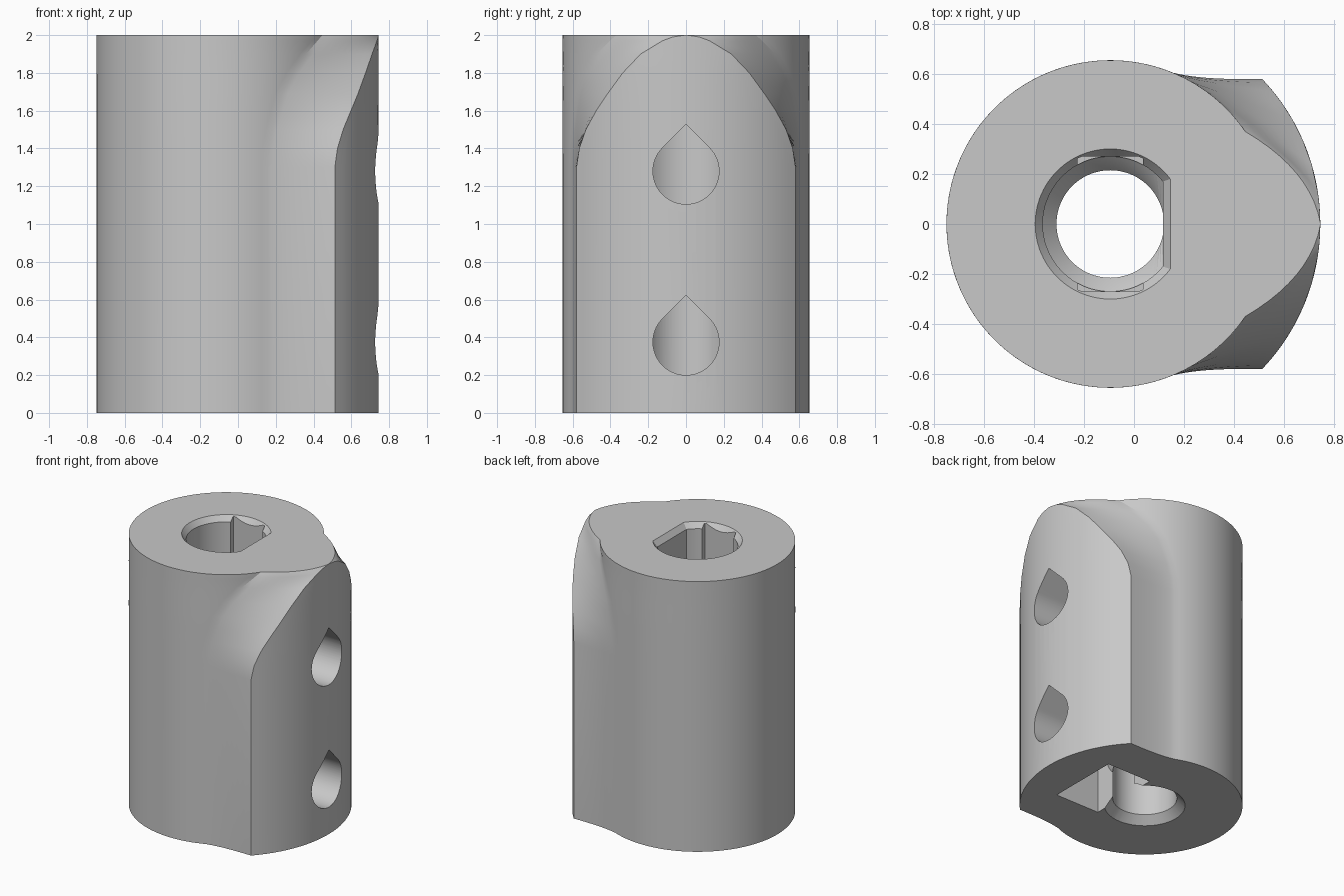
import bpy, bmesh
from math import sin, cos, acos, asin, atan2, radians, sqrt, pi

cube = bpy.data.objects.get("Cube")
if cube:
    bpy.data.objects.remove(cube, do_unlink=True)

CX = -0.095          # axis of the round body and the bore
R_BODY, R_LOBE = 0.655, 0.84

grey = bpy.data.materials.new("light_grey")
grey.use_nodes = True
tone = (0.58, 0.58, 0.58, 1)
grey.diffuse_color = tone
grey.node_tree.nodes["Principled BSDF"].inputs["Base Color"].default_value = tone


def loft(name, loops):
    """Skin equal-length closed loops and cap both ends."""
    bm = bmesh.new()
    rings = [[bm.verts.new(p) for p in loop] for loop in loops]
    for a, b in zip(rings, rings[1:]):
        n = len(a)
        for i in range(n):
            bm.faces.new((a[i], a[(i + 1) % n], b[(i + 1) % n], b[i]))
    bm.faces.new(rings[0][::-1])
    bm.faces.new(rings[-1])
    bmesh.ops.triangulate(bm, faces=[f for f in bm.faces if len(f.verts) == 4])
    bmesh.ops.recalc_face_normals(bm, faces=bm.faces)
    mesh = bpy.data.meshes.new(name)
    bm.to_mesh(mesh)
    bm.free()
    mesh.materials.append(grey)
    obj = bpy.data.objects.new(name, mesh)
    bpy.context.collection.objects.link(obj)
    return obj


def body_section(z, edge_y, foot_deg, cx, cy):
    """Round body with a lobe: outer arc, blended flank, main circle."""
    edge_a = asin(edge_y / R_LOBE)
    foot = radians(foot_deg)
    half = [(CX + R_LOBE * cos(edge_a * i / 12), R_LOBE * sin(edge_a * i / 12))
            for i in range(13)]
    e = half[-1]
    f = (CX + R_BODY * cos(foot), R_BODY * sin(foot))
    for i in range(1, 11):
        t = i / 10
        half.append(tuple((1 - t) ** 2 * p + 2 * t * (1 - t) * q + t * t * r
                          for p, q, r in zip(e, (cx, cy), f)))
    for i in range(1, 37):
        a = foot + (pi - foot) * i / 36
        half.append((CX + R_BODY * cos(a), R_BODY * sin(a)))
    mirrored = [(x, -y) for x, y in half[-2:0:-1]]
    return [(x, y, z) for x, y in half + mirrored]


# Body: straight below, lobe narrowing to a rounded arch at the top
rows = [
    (0, 0.58, 67.5, 0.27, 0.575),
    (1.3, 0.58, 67.5, 0.27, 0.575),
    (1.4, 0.565, 67, 0.275, 0.57),
    (1.5, 0.53, 65, 0.31, 0.56),
    (1.6, 0.475, 62.5, 0.35, 0.535),
    (1.69, 0.415, 60, 0.39, 0.51),
    (1.8, 0.335, 54, 0.46, 0.44),
    (1.9, 0.24, 46, 0.55, 0.35),
    (1.97, 0.125, 38, 0.64, 0.27),
    (1.99, 0.07, 35.5, 0.68, 0.235),
    (2, 0.006, 34.3, 0.706, 0.216),
]
body = loft("lobed_body", [body_section(*row) for row in rows])


def d_section(r, flat, z, n=72):
    a = acos(flat / r)
    return [(CX + r * cos(a + (2 * pi - 2 * a) * i / n),
             r * sin(a + (2 * pi - 2 * a) * i / n), z) for i in range(n + 1)]


def circle(r, z, n=72):
    return [(CX + r * cos(2 * pi * i / n), r * sin(2 * pi * i / n), z) for i in range(n)]


def box(name, x0, x1, y, z0, z1):
    return loft(name, [[(x0, -y, z), (x1, -y, z), (x1, y, z), (x0, y, z)] for z in (z0, z1)])


def teardrop(name, z, r=0.175):
    """Sideways hole with a pointed roof."""
    start, sweep = radians(135), radians(270)
    ring = [(r * cos(start + sweep * i / 48), r * sin(start + sweep * i / 48))
            for i in range(49)] + [(0, r * sqrt(2))]
    return loft(name, [[(x, y, z + h) for y, h in ring] for x in (0.02, 1)])


cutters = [
    # D-shaped upper bore with chamfered mouth and tapered seat
    loft("upper_bore_cutter", [d_section(0.215, 0.21, 1.0), d_section(0.27, 0.21, 1.06),
                               d_section(0.27, 0.21, 1.96), d_section(0.31, 0.25, 2.013)]),
    # Round lower bore with chamfered mouth
    loft("lower_bore_cutter", [circle(0.29, -0.02), circle(0.215, 0.055), circle(0.215, 1.03)]),
    # Grooves either side of the upper bore
    box("groove_cutter", CX - 0.13, CX + 0.13, 0.27, 1.08, 1.99),
    # Nut slot open at the base
    box("nut_slot_cutter", 0.09, 0.45, 0.27, -0.1, 0.64),
    teardrop("lower_screw_cutter", 0.375),
    teardrop("upper_screw_cutter", 1.28),
]

bpy.ops.object.select_all(action="DESELECT")
bpy.context.view_layer.objects.active = body
body.select_set(True)
for cutter in cutters:
    cutter.hide_render = True
    mod = body.modifiers.new(cutter.name, "BOOLEAN")
    mod.operation = "DIFFERENCE"
    mod.solver = "EXACT"
    mod.object = cutter
    bpy.ops.object.modifier_apply(modifier=mod.name)
    bpy.data.objects.remove(cutter, do_unlink=True)

bpy.ops.object.shade_smooth_by_angle(angle=radians(25))
